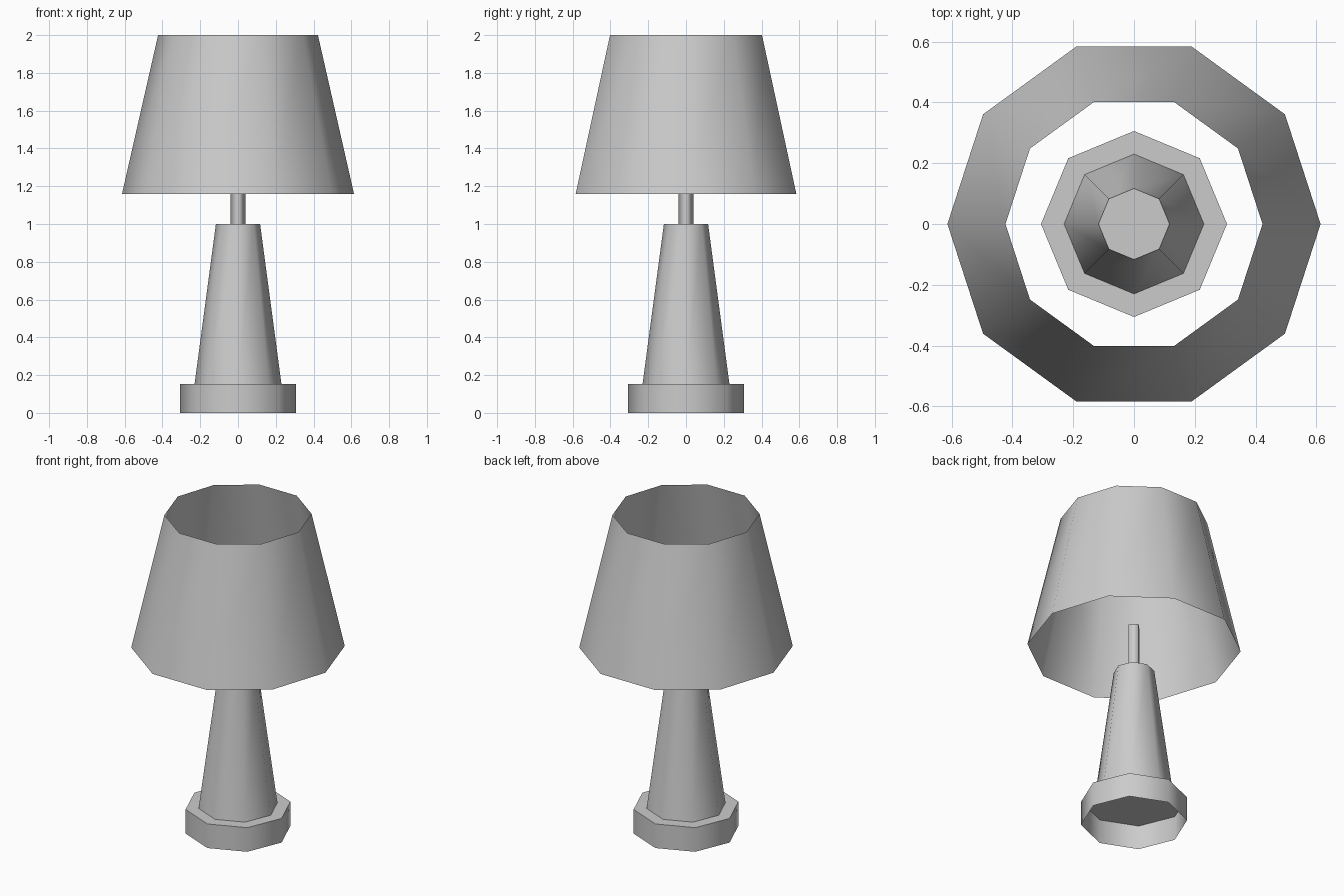
import bpy
import bmesh
import math

if "Cube" in bpy.data.objects:
    bpy.data.objects.remove(bpy.data.objects["Cube"])

grey = bpy.data.materials.new("light_grey")
grey.diffuse_color = (0.6, 0.6, 0.6, 1.0)
grey.use_nodes = True
grey.node_tree.nodes["Principled BSDF"].inputs["Base Color"].default_value = grey.diffuse_color


def tube(name, sides, r_low, z_low, r_high, z_high, cap_top=False):
    """Thin open tapered tube with a corner on the x axis, optionally closed on top."""
    bm = bmesh.new()

    def ring(r, z):
        return [bm.verts.new((r * math.cos(2 * math.pi * i / sides),
                              r * math.sin(2 * math.pi * i / sides), z))
                for i in range(sides)]

    low, high = ring(r_low, z_low), ring(r_high, z_high)
    for i in range(sides):
        j = (i + 1) % sides
        bm.faces.new((low[i], low[j], high[j], high[i])).smooth = True
    if cap_top:
        # flat lid with a crisp rim
        lid = bm.faces.new(high)
        for edge in lid.edges:
            edge.smooth = False
    mesh = bpy.data.meshes.new(name)
    bm.to_mesh(mesh)
    bm.free()
    mesh.materials.append(grey)
    obj = bpy.data.objects.new(name, mesh)
    bpy.context.collection.objects.link(obj)
    return obj


# Foot: octagonal, hollow underneath
tube("base", 8, 0.306, 0.0, 0.306, 0.153, cap_top=True)
# Tapered octagonal column
tube("column", 8, 0.23, 0.153, 0.117, 1.0, cap_top=True)
# Thin four-sided rod inside the shade
tube("rod", 4, 0.04, 1.0, 0.04, 1.30)
# Ten-sided shade, open at both ends
tube("lampshade", 10, 0.614, 1.16, 0.423, 2.0)
